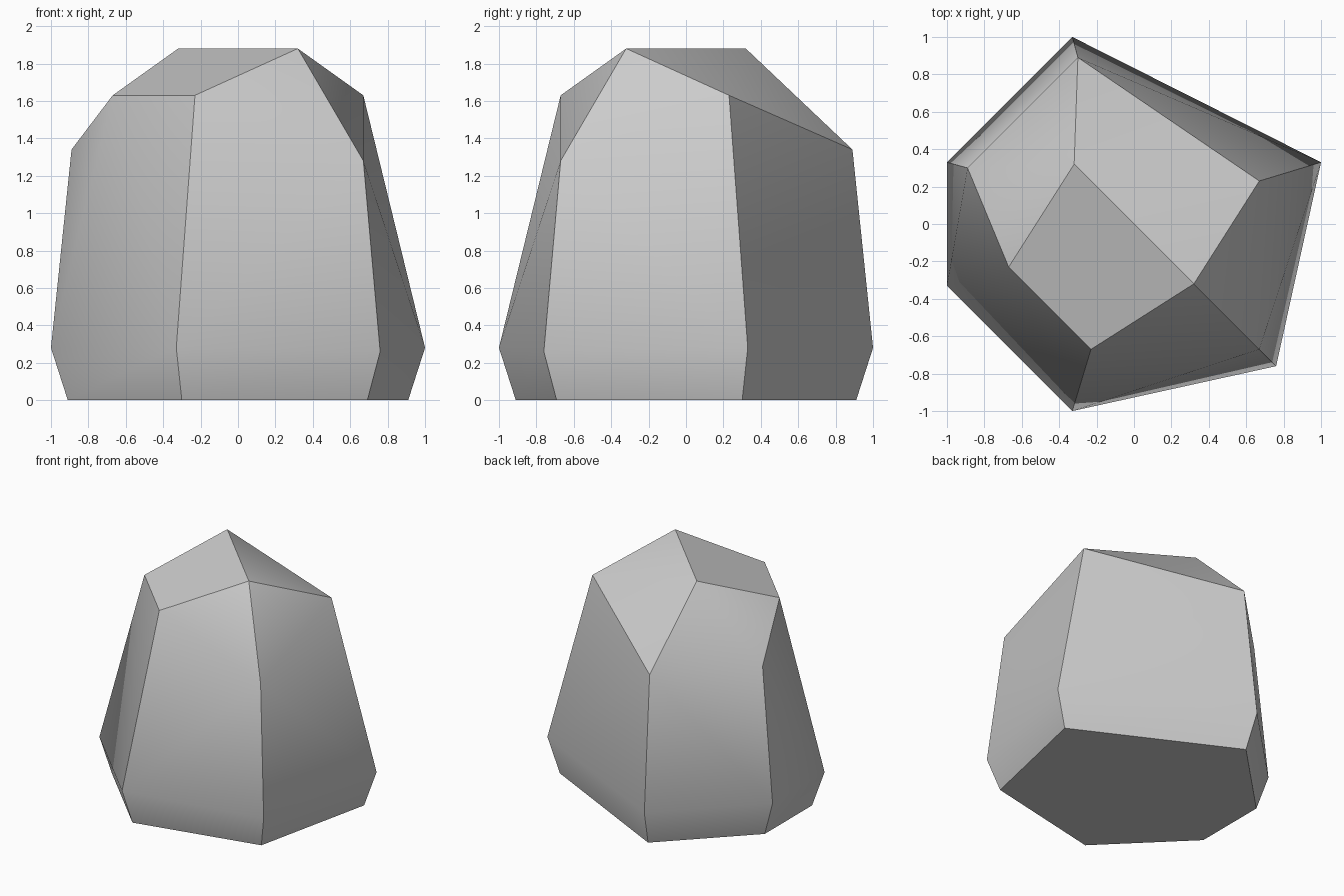
import bpy
import bmesh
import math

cube = bpy.data.objects.get("Cube")
if cube:
    bpy.data.objects.remove(cube, do_unlink=True)

# Stone material
stone = bpy.data.materials.new("grey_stone")
stone.use_nodes = True
colour = (0.6, 0.6, 0.6, 1)
stone.diffuse_color = colour
bsdf = next(n for n in stone.node_tree.nodes if n.type == 'BSDF_PRINCIPLED')
bsdf.inputs["Base Color"].default_value = colour
bsdf.inputs["Roughness"].default_value = 0.9

# Widest outline near the ground; the foot is the same outline pulled in
girth = [(-0.33, 1, 0.28), (1, 0.33, 0.28), (0.76, -0.76, 0.26),
         (-0.33, -1, 0.28), (-1, -0.33, 0.28), (-1, 0.33, 0.28)]
foot = [(x * 0.91, y * 0.91, 0) for x, y, z in girth]

# Chipped shoulders and the top ridge
shoulders = [(-0.3, 0.89, 1.34), (0.67, 0.23, 1.63), (0.67, -0.67, 1.28),
             (-0.23, -0.67, 1.63), (-0.67, -0.23, 1.63), (-0.89, 0.3, 1.34)]
ridge = [(-0.32, 0.32, 1.88), (0.32, -0.32, 1.88)]

# Wrap the corners in a convex shell and merge coplanar facets
bm = bmesh.new()
for corner in foot + girth + shoulders + ridge:
    bm.verts.new(corner)
bmesh.ops.convex_hull(bm, input=bm.verts[:])
bmesh.ops.dissolve_limit(bm, angle_limit=math.radians(1),
                         verts=bm.verts[:], edges=bm.edges[:])
bmesh.ops.recalc_face_normals(bm, faces=bm.faces[:])

mesh = bpy.data.meshes.new("boulder")
bm.to_mesh(mesh)
bm.free()
mesh.materials.append(stone)
boulder = bpy.data.objects.new("boulder", mesh)
bpy.context.collection.objects.link(boulder)

# Soften shallow bends, keep the broken edges crisp
bpy.ops.object.select_all(action='DESELECT')
boulder.select_set(True)
bpy.context.view_layer.objects.active = boulder
bpy.ops.object.shade_smooth_by_angle(angle=math.radians(32))
